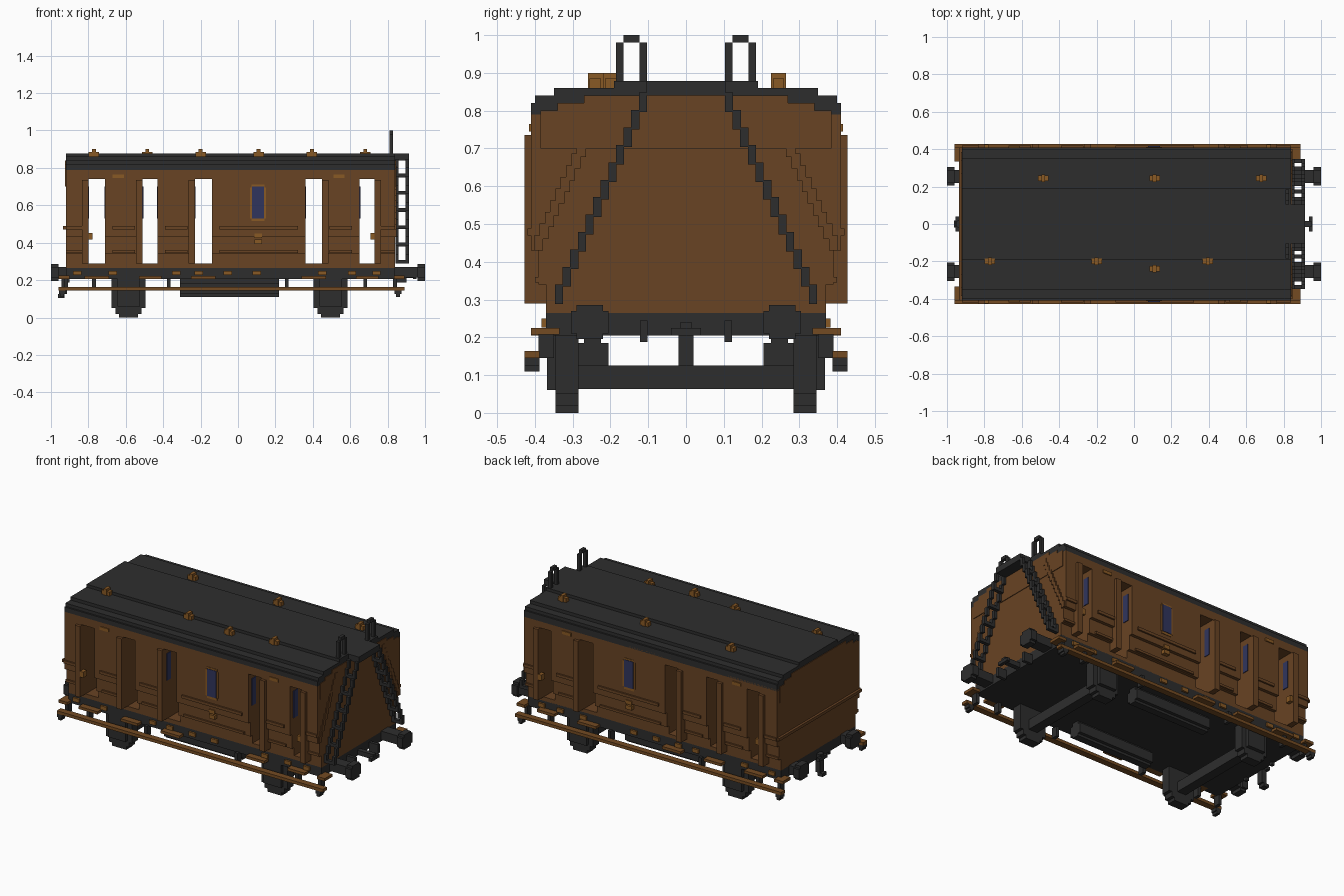
import bpy
import bmesh
from mathutils import Vector

default_cube = bpy.data.objects.get("Cube")
if default_cube:
    bpy.data.objects.remove(default_cube, do_unlink=True)


def make_material(name, red, green, blue):
    material = bpy.data.materials.new(name)
    material.use_nodes = True
    colour = (red, green, blue, 1)
    material.diffuse_color = colour
    material.node_tree.nodes["Principled BSDF"].inputs["Base Color"].default_value = colour
    return material


brown = make_material("body_brown", .138, .056, .017)
black = make_material("iron_black", .027, .027, .027)
brass = make_material("brass", .25, .1, .018)
glass = make_material("window_blue", .03, .036, .11)
timber = make_material("step_timber", .175, .07, .016)


def add_part(name, material, boxes):
    """Join (x range, y range, z range) boxes into one flat-shaded object."""
    mesh = bpy.data.meshes.new(name)
    bm = bmesh.new()
    for ranges in boxes:
        low = Vector([min(r) for r in ranges])
        high = Vector([max(r) for r in ranges])
        middle, size = (low + high) / 2, high - low
        for vert in bmesh.ops.create_cube(bm, size=1)["verts"]:
            vert.co = middle + vert.co * size
    bm.to_mesh(mesh)
    bm.free()
    mesh.materials.append(material)
    part = bpy.data.objects.new(name, mesh)
    bpy.context.collection.objects.link(part)
    return part


def around(centre, half):
    return (centre - half, centre + half)


def both_sides(boxes):
    """Repeat boxes on the other side of the centre line."""
    return boxes + [(x, (-y[0], -y[1]), z) for x, y, z in boxes]


BACK_END, LADDER_END = -.92, .84
length = (BACK_END, LADDER_END)
doorways = [(-.80, -.71), (-.51, -.43), (-.23, -.14), (.36, .45), (.65, .73)]
door_height = (.29, .74)

# Body walls: solid bays between the open doorways, narrowing to the floor
edges = [BACK_END] + [x for door in doorways for x in door] + [LADDER_END]
bays = list(zip(edges[::2], edges[1::2]))
walls = [(length, around(0, .37), (.265, .29)), (length, around(0, .41), (.74, .79))]
for bay in bays:
    walls.append((bay, around(0, .37), (.29, .34)))
    walls.append((bay, around(0, .39), (.34, .43)))
    walls.append((bay, around(0, .41), (.43, .74)))
add_part("body_walls", brown, walls)

# Upright door posts beside every doorway
posts, rails = [], []
for index, (start, end) in enumerate(doorways):
    post = (start - .035, start) if index < 3 else (end, end + .035)
    posts.append((post, (.36, .428), (.29, .735)))
add_part("door_posts", brown, both_sides(posts))

# Waist rails and lower mouldings on each bay
for start, end in bays:
    span = (start + .04, end - .04) if end - start > .14 else (start, end)
    rails.append((span, (.4, .42), (.47, .488)))
    rails.append((span, (.37, .4), (.345, .36)))
add_part("waist_rails", brown, both_sides(rails))
add_part("end_rail", brown, [((-.935, BACK_END), around(0, .41), (.47, .488))])

# Stepped roof
roof_steps = [(.41, .78, .82), (.40, .82, .84), (.35, .84, .86), (.19, .86, .878)]
add_part("roof", black, [(length, around(0, half), (low, high)) for half, low, high in roof_steps])

# Arched end panels reaching up beneath the roof
panels = []
for half, top in [(.385, .80), (.34, .82), (.27, .84)]:
    for end in length:
        panels.append((around(end, .004), around(0, half), (.7, top)))
add_part("end_panels", brown, panels)

# Roof lamps
lamps = []
lamp_spots = [(x, .245) for x in (-.485, .11, .68)]
lamp_spots += [(x, -.2) for x in (-.77, -.2, .395)] + [(.11, -.24)]
for x, y in lamp_spots:
    lamps.append((around(x, .028), around(y, .015), (.855, .885)))
    lamps.append((around(x, .01), around(y, .02), (.855, .9)))
add_part("roof_lamps", brass, lamps)

# Central side windows with brass surrounds
window_x = .108
add_part("window_frames", brass, both_sides([
    (around(window_x, .035), (.405, .413), (.515, .71)),
    (around(window_x, .043), (.405, .413), (.53, .695))]))
add_part("side_windows", glass, both_sides([(around(window_x, .032), (.41, .416), (.53, .7))]))

# Narrow panes on the opened doors
panes = []
for index, (start, end) in enumerate(doorways):
    for side in (-1, 1):
        x = end if side < 0 and index < 2 else start
        panes.append((around(x, .004), (side * .34, side * .38), (.53, .7)))
add_part("door_panes", glass, panes)

# Brass handles and small fittings
fittings = [(around(x, .03), (.4, .416), (.745, .765)) for x in (-.64, .54)]
fittings += [(around(window_x, .02), (.38, .416), around(z, .012)) for z in (.437, .405)]
fittings += [(around(x, .012), (.39, .425), around(.435, .018)) for x in (-.79, .72)]
for x in (-.86, -.67, -.33, -.21, -.055, .1, .45, .61, .74):
    fittings.append((around(x, .022), (.36, .382), around(.238, .012)))
add_part("brass_fittings", brass, both_sides(fittings))

# Underframe
add_part("underframe", black, [(length, around(0, .37), (.205, .268))])

# Buffers and coupling gear at both ends
buffers, coupling = [], []
for side, end in ((-1, BACK_END), (1, LADDER_END)):
    buffers.append(((end, side * .97), (.22, .29), (.215, .27)))
    buffers.append(((side * .96, side), (.22, .29), (.195, .286)))
    buffers.append(((side * .96, side), (.205, .305), (.21, .27)))
    coupling.append(((end, side * .95), around(0, .015), (.21, .24)))
    coupling.append(((side * .935, side * .955), around(0, .04), (.205, .225)))
    coupling += both_sides([((end, side * .9), around(.112, .01), (.187, .245))])
coupling.append((around(-.93, .015), around(0, .02), (.125, .24)))
coupling.append((around(-.945, .018), around(0, .02), (.105, .125)))
add_part("buffers", black, both_sides(buffers))
add_part("couplings", black, coupling)

# Wheels, axle boxes and axles
wheels, axles = [], []
for x in (-.585, .495):
    for half, low, high in ((.05, 0, .2), (.07, .02, .2), (.09, .05, .205)):
        wheels.append((around(x, half), (.285, .345), (low, high)))
    wheels.append((around(x, .06), (.34, .368), (.06, .205)))
    axles.append((around(x, .03), around(0, .3), (.063, .125)))
add_part("wheels", black, both_sides(wheels))
add_part("axles", black, axles)

# Long equipment boxes beneath the floor
add_part("underfloor_boxes", black, both_sides([
    ((-.31, .22), (.205, .29), (.125, .185)),
    ((-.31, .22), (.225, .27), (.11, .21))]))

# Footboards: a long lower board and short upper treads
board = (-.96, .89)
add_part("lower_footboards", timber, both_sides([(board, (.388, .428), (.145, .164))]))
treads = [((board[0], -.9), (.335, .41), (.207, .225)), ((.835, board[1]), (.335, .41), (.207, .225))]
for start, end in doorways:
    treads.append(((start - .02, end + .02), (.335, .41), (.205, .222)))
add_part("upper_treads", timber, both_sides(treads))
hangers = []
for x in (-.92, -.77, -.37, .26, .68, .84):
    hangers.append((around(x, .01), (.35, .39), (.145, .21)))
for x in (-.94, .855):
    hangers.append((around(x, .018), (.388, .428), (.125, .145)))
    hangers.append((around(x, .01), (.388, .428), (.11, .13)))
add_part("footboard_hangers", black, both_sides(hangers))

# Sloping end ladders climbing in steps towards the roof
STEPS = 12
ladder, end_trim = [], []
for step in range(STEPS):
    climb = step / (STEPS - 1)
    y, z = .336 - .222 * climb, .288 + .508 * climb
    for x in (.85, .905):
        ladder.append((around(x, .009), around(y, .011), (z, z + .052)))
    if step % 2 == 0:
        ladder.append(((.85, .905), around(y, .011), (z, z + .02)))
    end_trim.append((around(LADDER_END, .007), around(.39 - .155 * climb, .012),
                     (.43 + .34 * climb, .47 + .34 * climb)))
add_part("end_ladders", black, both_sides(ladder))
add_part("end_trim", brown, both_sides(end_trim))
add_part("ladder_platform", black, [((.83, .914), around(0, .105), (.84, .878))])

# Hooped grab handles over the ladder tops
hoops = [((.81, .83), around(y, .01), (.84, .98)) for y in (.113, .175)]
hoops.append(((.81, .83), around(.144, .021), (.98, 1)))
add_part("grab_hoops", black, both_sides(hoops))
